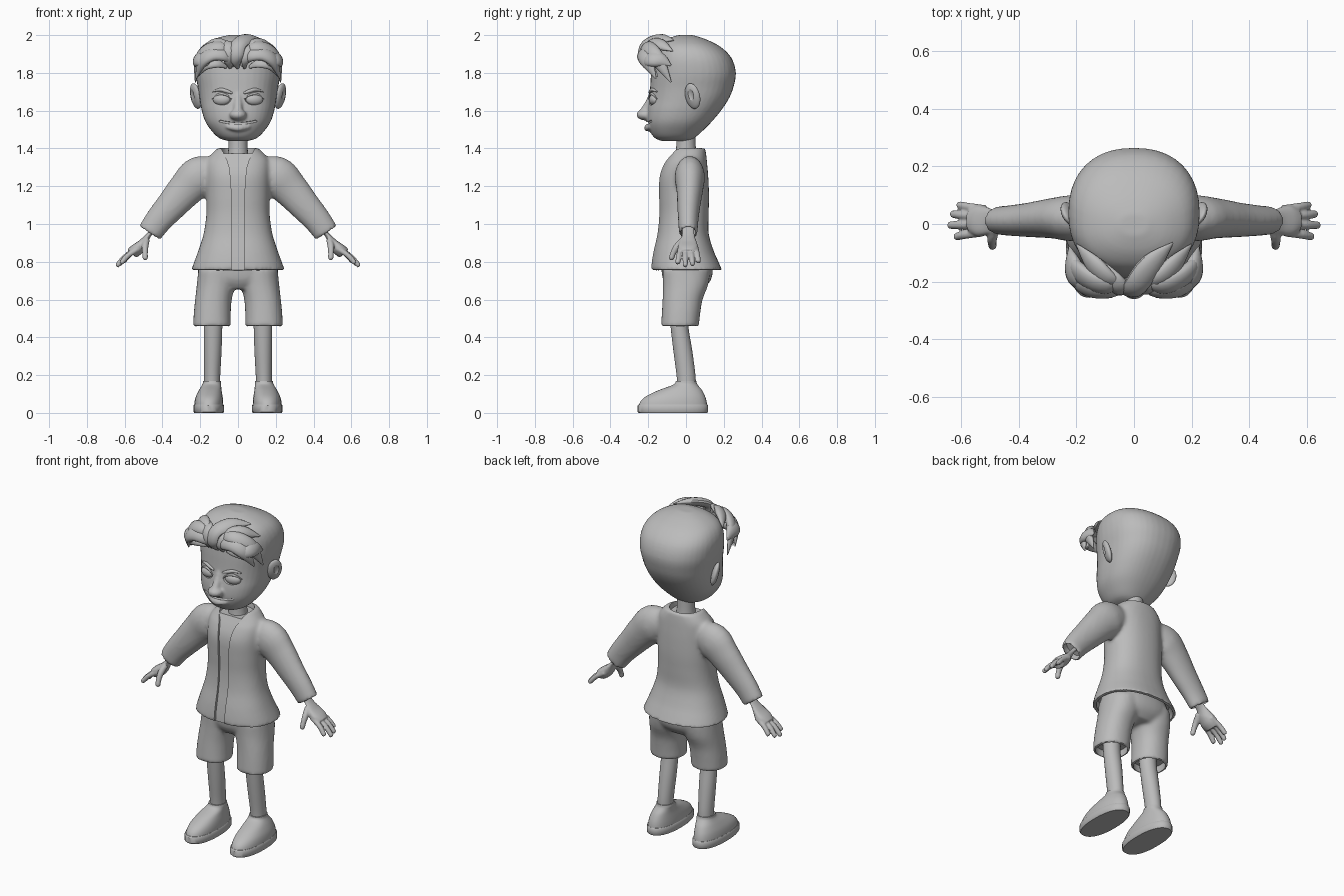
import bpy, bmesh, math
from mathutils import Vector, Matrix

V = Vector
grey = bpy.data.materials.new("plain_grey")
grey.diffuse_color = (0.5, 0.5, 0.5, 1)


def smooth_rows(rows, steps=4):
    """Catmull-Rom interpolation through rows of numbers."""
    out = []
    for i in range(len(rows) - 1):
        a, b = rows[max(i - 1, 0)], rows[i]
        c, d = rows[i + 1], rows[min(i + 2, len(rows) - 1)]
        for k in range(steps):
            t = k / steps
            out.append([0.5 * (2*q + (r-p)*t + (2*p-5*q+4*r-s)*t*t + (3*q-p-3*r+s)*t**3)
                        for p, q, r, s in zip(a, b, c, d)])
    return out + [list(rows[-1])]


def skin(bm, rings):
    """Bridge rings of points and cap both ends."""
    vs = [[bm.verts.new(p) for p in r] for r in rings]
    n = len(vs[0])
    fs = [bm.faces.new((a[i], a[(i+1) % n], b[(i+1) % n], b[i]))
          for a, b in zip(vs, vs[1:]) for i in range(n)]
    fs += [bm.faces.new(vs[0]), bm.faces.new(vs[-1])]
    bmesh.ops.recalc_face_normals(bm, faces=fs)


def oval(c, u, v, n, e):
    pts = []
    for i in range(n):
        a = 2 * math.pi * i / n
        x, y = math.cos(a), math.sin(a)
        pts.append(c + u * math.copysign(abs(x)**(2/e), x) + v * math.copysign(abs(y)**(2/e), y))
    return pts


def stack(bm, rows, n=36, e=2.3, steps=4):
    """Rows: z, centre x, front y, back y, half width."""
    skin(bm, [oval(V((cx, (f+b)/2, z)), V((w, 0, 0)), V((0, (b-f)/2, 0)), n, e)
              for z, cx, f, b, w in smooth_rows(rows, steps)])


def tube(bm, rows, side=(0, 1, 0), flat=1.0, around=None, n=14, steps=4):
    """Rows: x, y, z, radius. The width along the side axis is scaled by flat."""
    rows = smooth_rows(rows, steps)
    rings = []
    for i, r in enumerate(rows):
        p = V(r[:3])
        t = (V(rows[min(i+1, len(rows)-1)][:3]) - V(rows[max(i-1, 0)][:3])).normalized()
        s = (p - V(around)) if around else V(side)
        s = (s - t * s.dot(t)).normalized()
        rad = max(r[3], 0.002)
        rings.append(oval(p, s * rad * flat, t.cross(s) * rad, n, 2))
    skin(bm, rings)


def ball(bm, c, r, rot=(0, 0, 0)):
    m = Matrix.Translation(c)
    for a, ax in zip(rot, 'XYZ'):
        m = m @ Matrix.Rotation(math.radians(a), 4, ax)
    bmesh.ops.create_uvsphere(bm, u_segments=24, v_segments=14, radius=1,
                              matrix=m @ Matrix.Diagonal((*r, 1)))


def make(name, parts, mirror=False, voxel=0, relax=5, cuts=()):
    """Object from part functions, with optional mirror, fused skin and cutters."""
    bm = bmesh.new()
    for f in parts:
        f(bm)
    me = bpy.data.meshes.new(name)
    bm.to_mesh(me)
    bm.free()
    ob = bpy.data.objects.new(name, me)
    bpy.context.collection.objects.link(ob)
    me.materials.append(grey)
    if mirror:
        m = ob.modifiers.new("mirror", 'MIRROR')
        m.use_mirror_merge = False
    if voxel:
        m = ob.modifiers.new("fuse", 'REMESH')
        m.mode, m.voxel_size = 'VOXEL', voxel
        m = ob.modifiers.new("relax", 'SMOOTH')
        m.factor, m.iterations = 0.5, relax
    for c in cuts:
        m = ob.modifiers.new("cut", 'BOOLEAN')
        m.operation, m.solver, m.object = 'DIFFERENCE', 'EXACT', c
        c.hide_render = True
    bpy.ops.object.select_all(action='DESELECT')
    ob.select_set(True)
    bpy.context.view_layer.objects.active = ob
    bpy.ops.object.convert(target='MESH')
    for c in cuts:
        bpy.data.objects.remove(c)
    bpy.ops.object.shade_smooth_by_angle(angle=math.radians(40))
    return ob


# head: z, centre x, front, back, half width
HEAD = [(1.44, 0, -.13, .02, .055), (1.455, 0, -.165, .045, .10), (1.49, 0, -.19, .085, .137),
        (1.54, 0, -.205, .135, .172), (1.60, 0, -.205, .185, .192), (1.66, 0, -.195, .225, .203),
        (1.72, 0, -.19, .25, .212), (1.80, 0, -.185, .264, .226), (1.88, 0, -.175, .24, .224),
        (1.94, 0, -.15, .18, .193), (1.98, 0, -.10, .10, .125), (2.0, 0, -.04, .035, .05)]


def at(rows, z):
    rows = smooth_rows(rows, 8)
    return min(rows, key=lambda r: abs(r[0] - z))


def face(x, z, out=0.0):
    """Point on the front of the head."""
    _, _, f, b, w = at(HEAD, z)
    return (x, (f+b)/2 - (b-f)/2 * (1 - abs(x/w)**2.3)**(1/2.3) - out, z)


smile = [(*face(x, 1.533 + 1.3*x*x), .006) for x in (-.1, -.075, -.04, 0, .04, .075, .1)]
mouth_cut = make("mouth_cutter", [lambda b: tube(b, smile, (0, 0, 1))])
eye_cut = make("eye_cutter", [lambda b: ball(b, face(.086, 1.66, .008), (.05, .026, .031), (0, 0, 12))], True)
make("head", [
    lambda b: stack(b, HEAD, 40),
    lambda b: ball(b, (0, -.213, 1.578), (.046, .05, .03)),
    lambda b: tube(b, [(0, -.18, 1.69, .016), (0, -.195, 1.64, .022), (0, -.222, 1.59, .026)]),
    lambda b: tube(b, [(-.06, -.19, 1.515, .01), (0, -.205, 1.508, .018), (.06, -.19, 1.515, .01)], (0, 0, 1)),
], voxel=.008, relax=4, cuts=[mouth_cut, eye_cut])
make("neck", [lambda b: stack(b, [(1.33, 0, -.06, .06, .058), (1.40, 0, -.052, .052, .051),
                                  (1.50, 0, -.05, .05, .05)], 24, 2)])

# eyes, lids and brows
make("eyes", [lambda b: ball(b, face(.086, 1.658, -.012), (.047, .025, .03), (0, 0, 12))], True)
lid = [(*face(.086 + .052*c, 1.662 + .027*(1 - c*c), .003), .007 - .004*abs(c))
       for c in (-1, -.6, 0, .6, 1)]
make("eyelids", [lambda b: tube(b, lid)], True)
brow = [(*face(x, z, .001), r) for x, z, r in
        ((.03, 1.692, .005), (.06, 1.703, .010), (.095, 1.711, .009), (.135, 1.70, .003))]
make("eyebrows", [lambda b: tube(b, brow)], True)

# ears with a hollow
ear_cut = make("ear_cutter", [lambda b: ball(b, (.25, .022, 1.685), (.014, .02, .038), (12, 10, -32))], True)
make("ears", [lambda b: ball(b, (.224, .035, 1.677), (.02, .044, .07), (12, 10, -32))], True, cuts=[ear_cut])

# swept hair locks
CORE = (0, 0, 1.72)
LOCKS = [
    [(.02, -.19, 1.84, .012), (.06, -.225, 1.89, .035), (.13, -.225, 1.90, .042),
     (.19, -.205, 1.86, .038), (.222, -.16, 1.77, .004)],
    [(.03, -.20, 1.87, .012), (.08, -.215, 1.93, .034), (.15, -.195, 1.925, .042),
     (.205, -.15, 1.87, .04), (.226, -.08, 1.75, .004)],
    [(.02, -.21, 1.89, .012), (.08, -.195, 1.95, .03), (.14, -.14, 1.95, .036), (.20, -.07, 1.915, .003)],
    [(.06, -.19, 1.83, .008), (.11, -.21, 1.85, .025), (.17, -.195, 1.84, .028), (.215, -.15, 1.78, .004)],
    [(.12, -.20, 1.85, .02), (.19, -.20, 1.87, .04), (.212, -.14, 1.87, .042), (.224, -.08, 1.84, .004)],
]
for i, rows in enumerate(LOCKS):
    make(f"side_hair_lock_{i+1}", [lambda b: tube(b, rows, around=CORE, flat=.6)], True)
FRONT = [
    [(.0, -.19, 1.825, .008), (-.01, -.232, 1.88, .036), (.005, -.215, 1.95, .042),
     (.06, -.14, 1.978, .042), (.135, -.065, 1.972, .003)],
    [(-.04, -.19, 1.825, .008), (-.055, -.23, 1.88, .028), (-.06, -.205, 1.945, .036), (-.12, -.12, 1.95, .003)],
    [(.035, -.19, 1.825, .008), (.04, -.23, 1.87, .024), (.06, -.21, 1.93, .03), (.13, -.15, 1.94, .003)],
]
for i, rows in enumerate(FRONT):
    make(f"front_hair_lock_{i+1}", [lambda b: tube(b, rows, around=CORE, flat=.55)])

# jacket: body and sleeves fused, with hollow hem, cuffs, collar and an open front strip
BODY = [(.755, 0, -.186, .192, .248), (.80, 0, -.182, .172, .232), (.86, 0, -.172, .146, .21),
        (.95, 0, -.152, .12, .182), (1.05, 0, -.143, .12, .168), (1.15, 0, -.144, .122, .168),
        (1.25, 0, -.142, .118, .17), (1.32, 0, -.118, .112, .168), (1.36, 0, -.092, .108, .15),
        (1.402, 0, -.07, .102, .108)]
SLEEVE = [(.10, .02, 1.275, .075), (.20, .02, 1.253, .108), (.275, .02, 1.185, .096),
          (.35, .015, 1.10, .083), (.42, .012, 1.02, .073), (.468, .012, .952, .067)]
strip = []
for z, w in ((.70, .034), (.80, .034), (.9, .034), (1.0, .034), (1.1, .034), (1.2, .036), (1.25, .04),
             (1.3, .046), (1.34, .058), (1.38, .085), (1.42, .11)):
    y = at(BODY, z)[2] + .016
    strip.append([(-w, -.3, z), (w, -.3, z), (w, y, z), (-w, y, z)])
cuts = [
    make("strip_cutter", [lambda b: skin(b, strip)]),
    make("hem_cutter", [lambda b: stack(b, [(.70, 0, -.16, .18, .232), (.76, 0, -.16, .172, .228),
                                            (.80, 0, -.158, .152, .21)])]),
    make("collar_cutter", [lambda b: stack(b, [(1.372, 0, -.11, .085, .088), (1.45, 0, -.11, .095, .1)], 24)]),
    make("cuff_cutter", [lambda b: tube(b, [(.445, .012, .985, .056), (.495, .012, .912, .058)], flat=.7)], True),
]
make("jacket", [lambda b: stack(b, BODY), lambda b: tube(b, SLEEVE, flat=.74, n=24),
                lambda b: tube(b, [(-x, y, z, r) for x, y, z, r in SLEEVE], flat=.74, n=24)],
     voxel=.011, relax=6, cuts=cuts)

# shorts with hollow leg openings
LEG = [(.458, .138, -.132, .068, .1), (.53, .136, -.128, .076, .098), (.60, .13, -.124, .088, .097),
       (.68, .116, -.122, .118, .102), (.76, .105, -.125, .13, .105)]
HIPS = [(.655, 0, -.09, .09, .11), (.70, 0, -.12, .13, .19), (.76, 0, -.13, .142, .212),
        (.83, 0, -.13, .12, .195)]
leg_cut = make("short_leg_cutter", [lambda b: stack(b, [(.42, .138, -.118, .054, .086),
                                                        (.50, .136, -.116, .058, .084)])], True)
make("shorts", [lambda b: stack(b, LEG, 30, 2.2), lambda b: stack(b, HIPS, 36, 2.2),
                lambda b: stack(b, [(z, -c, f, k, w) for z, c, f, k, w in LEG], 30, 2.2)],
     voxel=.011, relax=5, cuts=[leg_cut])

# legs and shoes
make("legs", [lambda b: stack(b, [(.13, .138, -.045, .052, .042), (.20, .137, -.05, .05, .043),
                                  (.33, .134, -.067, .033, .047), (.46, .132, -.082, .012, .049),
                                  (.55, .13, -.09, .01, .05)], 24, 2)], True)
make("soles", [lambda b: stack(b, [(0, .155, -.25, .112, .077), (.006, .155, -.256, .117, .081),
                                   (.038, .155, -.256, .117, .081), (.045, .155, -.25, .112, .077)], 36, 2.3, 1)], True)
make("shoes", [lambda b: stack(b, [(.04, .155, -.25, .112, .077), (.065, .154, -.238, .108, .075),
                                   (.09, .152, -.208, .10, .07), (.12, .147, -.145, .085, .06),
                                   (.143, .141, -.082, .066, .052), (.155, .138, -.06, .058, .049),
                                   (.168, .138, -.054, .055, .047)], 36, 2.2)], True)

# hands: palm, four fingers and thumb
FINGERS = [(.515, .052, .877, .612, .065, .797), (.535, .026, .87, .635, .034, .782),
           (.535, -.002, .868, .644, -.004, .776), (.525, -.03, .87, .622, -.043, .79)]


def hand(b):
    tube(b, [(.44, .012, .985, .034), (.475, .012, .94, .034), (.505, .011, .903, .046),
             (.535, .011, .868, .055), (.56, .011, .842, .046)], flat=1, n=20)
    # flatten the palm across its thickness
    nrm = V((.7, 0, .714))
    for v in b.verts:
        d = (v.co - V((.475, 0, .94))).dot(nrm)
        v.co -= nrm * d * (.3 + .35 * min(max((v.co.z - .87) / .06, 0), 1))
    for x0, y0, z0, x1, y1, z1 in FINGERS:
        mid = [(x0+x1)/2 + .006, (y0+y1)/2, (z0+z1)/2 + .006]
        tube(b, [(x0, y0, z0, .014), (*mid, .0145), (x1-.008, y1, z1+.008, .0135),
                 (x1-.002, y1, z1+.002, .009), (x1, y1, z1, .003)], n=12)
    tube(b, [(.485, -.015, .915, .018), (.492, -.048, .88, .018), (.492, -.068, .845, .015),
             (.491, -.077, .817, .014), (.491, -.079, .808, .004)], side=(1, 0, 0), n=12)


make("hands", [hand], True, voxel=.005, relax=3)
